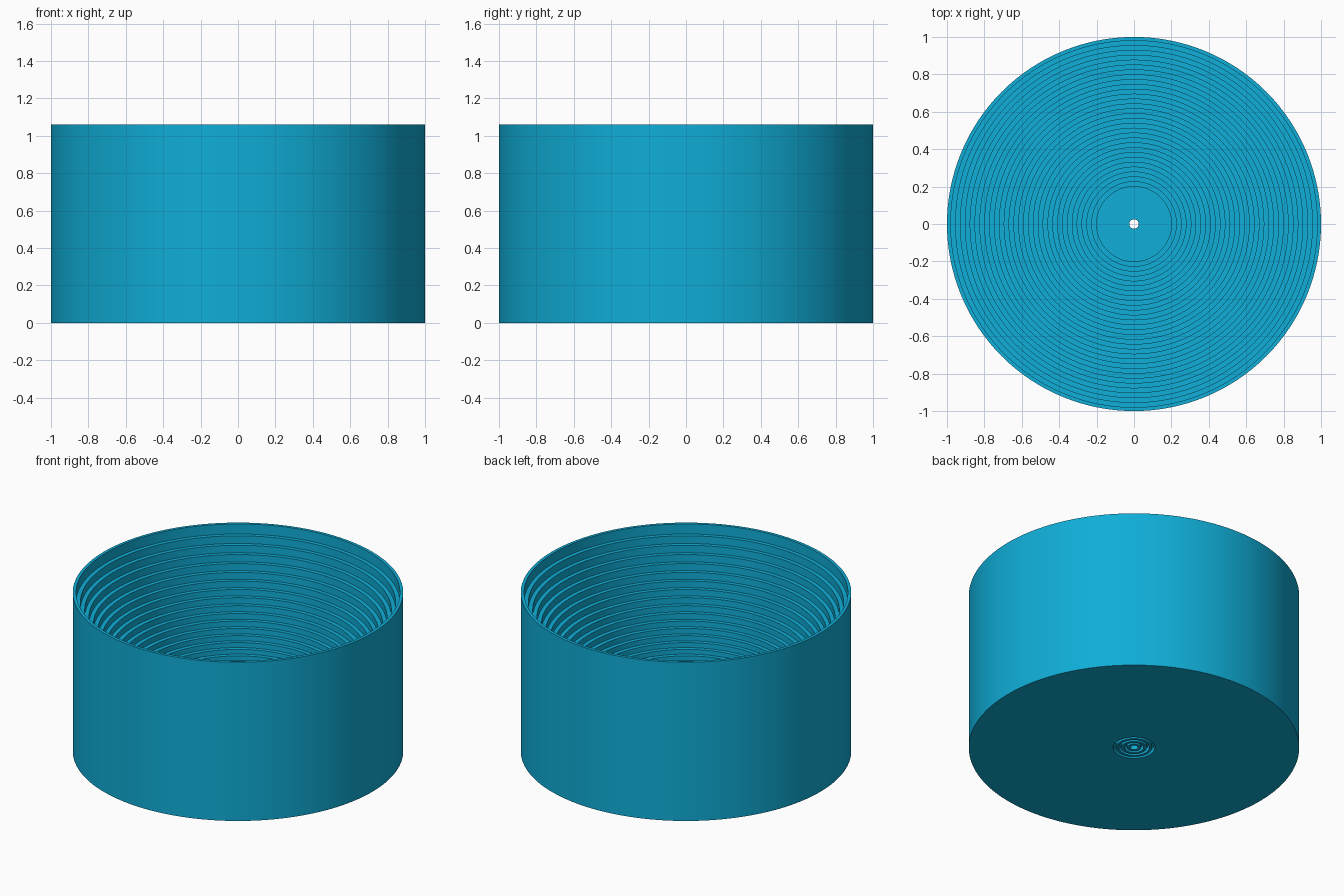
import bpy, bmesh, math

if "Cube" in bpy.data.objects:
    bpy.data.objects.remove(bpy.data.objects["Cube"])

SEGMENTS = 128
HOLE_R, FLOOR_R, LIP_R, OUTER_R, HEIGHT = 0.025, 0.20, 0.98, 1.0, 1.06
STEPS = 30


def bowl_height(r):
    return 0.03 + 1.03 * r * r


def lathe(name, profile, material):
    """Revolve a closed (radius, z) profile around the z axis."""
    bm = bmesh.new()
    rings = []
    for k in range(SEGMENTS):
        a = 2 * math.pi * k / SEGMENTS
        rings.append([bm.verts.new((r * math.cos(a), r * math.sin(a), z)) for r, z in profile])
    n = len(profile)
    for k in range(SEGMENTS):
        a, b = rings[k], rings[(k + 1) % SEGMENTS]
        for i in range(n):
            j = (i + 1) % n
            bm.faces.new((a[i], b[i], b[j], a[j]))
    bmesh.ops.recalc_face_normals(bm, faces=bm.faces)
    mesh = bpy.data.meshes.new(name)
    bm.to_mesh(mesh)
    bm.free()
    mesh.materials.append(material)
    obj = bpy.data.objects.new(name, mesh)
    bpy.context.collection.objects.link(obj)
    bpy.context.view_layer.objects.active = obj
    obj.select_set(True)
    bpy.ops.object.shade_smooth_by_angle(angle=math.radians(30))
    return obj


blue = bpy.data.materials.new("blue")
blue.diffuse_color = (0.005, 0.42, 0.68, 1)
blue.use_nodes = True
blue.node_tree.nodes["Principled BSDF"].inputs["Base Color"].default_value = blue.diffuse_color

# Underside: central hole and shallow concentric grooves
profile = [(HOLE_R, 0.0)]
for inner in (0.042, 0.076, 0.110):
    outer = inner + 0.017
    profile += [(inner, 0), (inner, 0.03), (outer, 0.03), (outer, 0)]

# Straight outer wall and thin rim
profile += [(OUTER_R, 0), (OUTER_R, HEIGHT), (LIP_R, HEIGHT)]

# Stepped parabolic bowl, from the rim down to the floor
dr = (LIP_R - FLOOR_R) / STEPS
for i in range(STEPS):
    outer = LIP_R - i * dr
    z = bowl_height(outer - dr / 2)
    profile += [(outer, z), (outer - dr, z)]

# Flat floor around the hole
floor_z = 0.055
profile += [(FLOOR_R, floor_z), (HOLE_R, floor_z)]

lathe("stepped_bowl", profile, blue)
